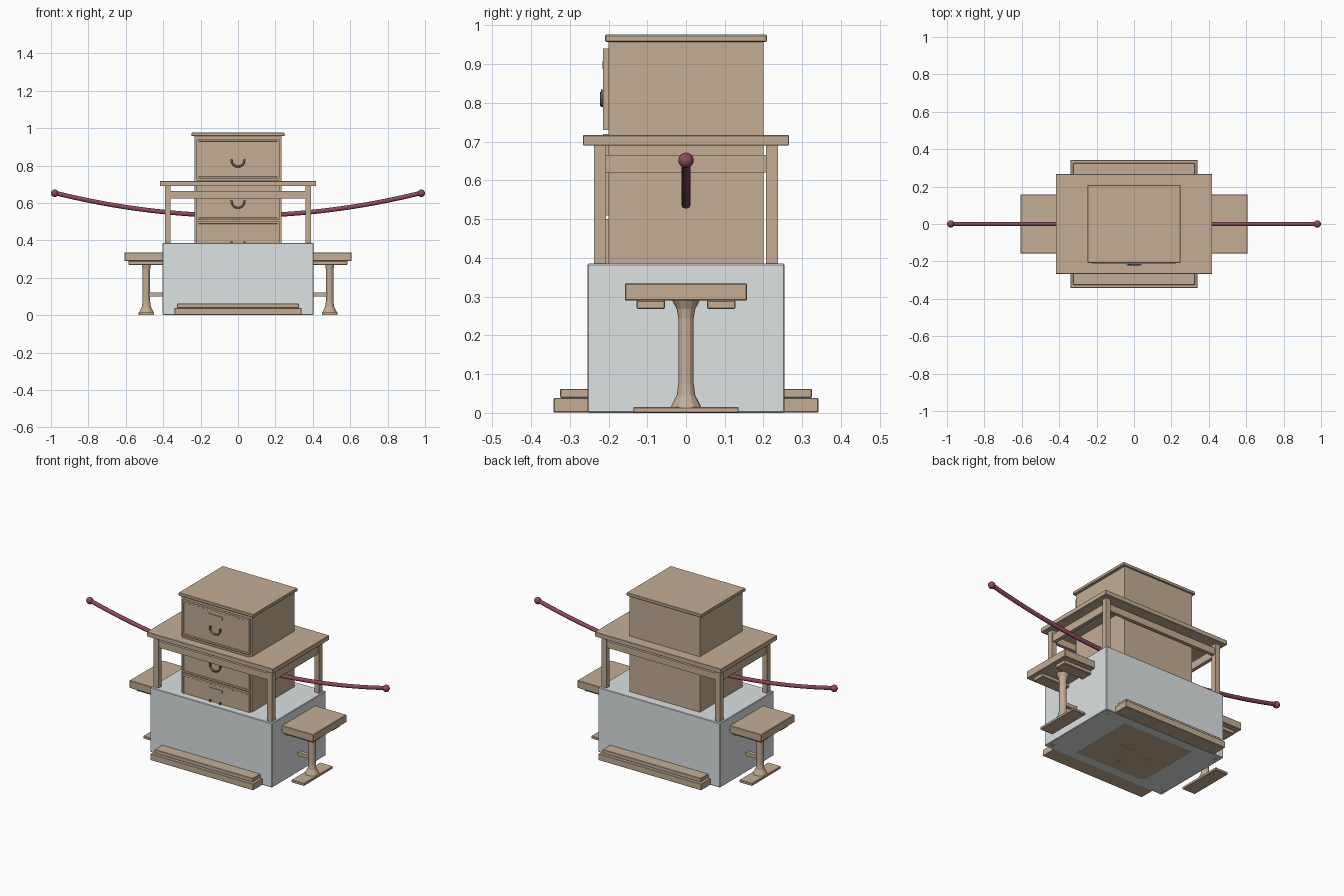
import bpy, bmesh
from math import sin, cos, pi

if "Cube" in bpy.data.objects:
    bpy.data.objects.remove(bpy.data.objects["Cube"])


def material(name, color):
    m = bpy.data.materials.new(name)
    m.diffuse_color = (*color, 1)
    m.use_nodes = True
    m.node_tree.nodes["Principled BSDF"].inputs["Base Color"].default_value = m.diffuse_color
    return m


WOOD = material("wood", (0.55, 0.42, 0.30))
RED = material("dark_red", (0.27, 0.07, 0.10))
PALE = material("pale_grey", (0.72, 0.76, 0.77))
OLIVE = material("olive", (0.36, 0.32, 0.12))
IRON = material("iron", (0.20, 0.16, 0.13))


def finish(name, bm, mat, smooth=False):
    bmesh.ops.recalc_face_normals(bm, faces=bm.faces)
    me = bpy.data.meshes.new(name)
    bm.to_mesh(me)
    bm.free()
    me.materials.append(mat)
    if smooth:
        me.shade_smooth()
    ob = bpy.data.objects.new(name, me)
    bpy.context.collection.objects.link(ob)
    return ob


def box(name, x, y, z, mat=WOOD, bevel=0.0):
    bm = bmesh.new()
    bmesh.ops.create_cube(bm, size=1)
    for v in bm.verts:
        v.co = [r[0] + (c + 0.5) * (r[1] - r[0]) for r, c in zip((x, y, z), v.co)]
    ob = finish(name, bm, mat)
    if bevel:
        b = ob.modifiers.new("bevel", "BEVEL")
        b.width, b.segments = bevel, 1
    return ob


def lathe(name, profile, x, mat, n=12):
    bm = bmesh.new()
    rings = [[bm.verts.new((x + r * cos(2 * pi * i / n), r * sin(2 * pi * i / n), z))
              for i in range(n)] for r, z in profile]
    for a, b in zip(rings, rings[1:]):
        for i in range(n):
            bm.faces.new((a[i], a[(i + 1) % n], b[(i + 1) % n], b[i]))
    bm.faces.new(rings[0])
    bm.faces.new(rings[-1])
    return finish(name, bm, mat)


def tube(name, points, radius, mat):
    cu = bpy.data.curves.new(name, "CURVE")
    cu.dimensions = "3D"
    cu.bevel_depth, cu.bevel_resolution, cu.use_fill_caps = radius, 2, True
    sp = cu.splines.new("POLY")
    sp.points.add(len(points) - 1)
    for p, co in zip(sp.points, points):
        p.co = (*co, 1)
    cu.materials.append(mat)
    ob = bpy.data.objects.new(name, cu)
    bpy.context.collection.objects.link(ob)


# Pale crate
box("crate", (-.403, .403), (-.254, .254), (0, .385), PALE, .003)

# Two-step platform
box("platform_base", (-.34, .34), (-.342, .342), (.001, .039), bevel=.002)
box("platform_step", (-.325, .325), (-.325, .325), (.039, .062), bevel=.002)

# Flat leafy rosette under the platform
bm = bmesh.new()
for k in range(8):
    a = 2 * pi * k / 8
    pts = [(.01, -.014), (.08, -.026), (.13, -.014), (.13, .014), (.08, .022), (.01, .014)]
    z = .0005 * (k % 2) * .2
    bm.faces.new([bm.verts.new((r * cos(a) - s * sin(a), r * sin(a) + s * cos(a), z))
                  for r, s in pts])
finish("rosette", bm, OLIVE)

# Drawer cabinet
box("cabinet_body", (-.232, .232), (-.2, .2), (0, .957))
box("cabinet_top", (-.248, .248), (-.209, .209), (.957, .976), bevel=.003)
for i in range(4):
    z = .73 - .22 * i
    bm = bmesh.new()
    bmesh.ops.create_cube(bm, size=1)
    for v in bm.verts:
        v.co = (v.co.x * .444, -.207 + v.co.y * .014, z + .105 + v.co.z * .21)
    front = [f for f in bm.faces if f.calc_center_median().y < -.21]
    bmesh.ops.inset_region(bm, faces=front, thickness=.014)
    bmesh.ops.inset_region(bm, faces=front, thickness=.003, depth=-.003)
    finish("drawer_front", bm, WOOD)
    box("drawer_label_plate", (-.045, .045), (-.215, -.209), (z + .158, z + .178))
    tube("drawer_handle", [(.034 * cos(t), -.217, z + .098 + .034 * sin(t))
                           for t in [pi + pi * k / 10 for k in range(11)]], .005, IRON)
    for s in (-1, 1):
        box("handle_mount", (s * .034 - .005, s * .034 + .005), (-.22, -.209),
            (z + .093, z + .105), IRON)

# Table
box("table_top", (-.418, .418), (-.266, .266), (.69, .717), bevel=.002)
for s in (-1, 1):
    for t in (-1, 1):
        box("table_leg", sorted((s * .36, s * .391)), sorted((t * .206, t * .238)), (0, .69))
    box("table_side_rail", sorted((s * .365, s * .386)), (-.206, .206), (.62, .665))
    box("table_long_rail", (-.36, .36), sorted((s * .212, s * .232)), (.625, .665))

# Bench with turned posts
box("bench_seat", (-.608, .608), (-.158, .158), (.29, .335), bevel=.003)
box("bench_stretcher", (-.48, .48), (-.012, .012), (.1, .121))
for s in (-1, 1):
    box("bench_batten", (-.585, .585), sorted((s * .054, s * .128)), (.268, .291), bevel=.003)
    lathe("bench_post", [(.042, .01), (.036, .022), (.024, .045), (.02, .075), (.02, .245),
                         (.024, .268), (.036, .291)], s * .49, WOOD)
    box("bench_foot", sorted((s * .448, s * .532)), (-.136, .136), (0, .015), bevel=.002)

# Sagging rope with round ends
N = 40
tube("rope", [(x, 0, .532 + .122 * (x / .98) ** 2)
              for x in [-.98 + 1.96 * i / N for i in range(N + 1)]], .012, RED)
for s in (-1, 1):
    bm = bmesh.new()
    bmesh.ops.create_uvsphere(bm, u_segments=12, v_segments=8, radius=.02)
    ob = finish("rope_end", bm, RED, True)
    ob.location = (s * .98, 0, .652)
